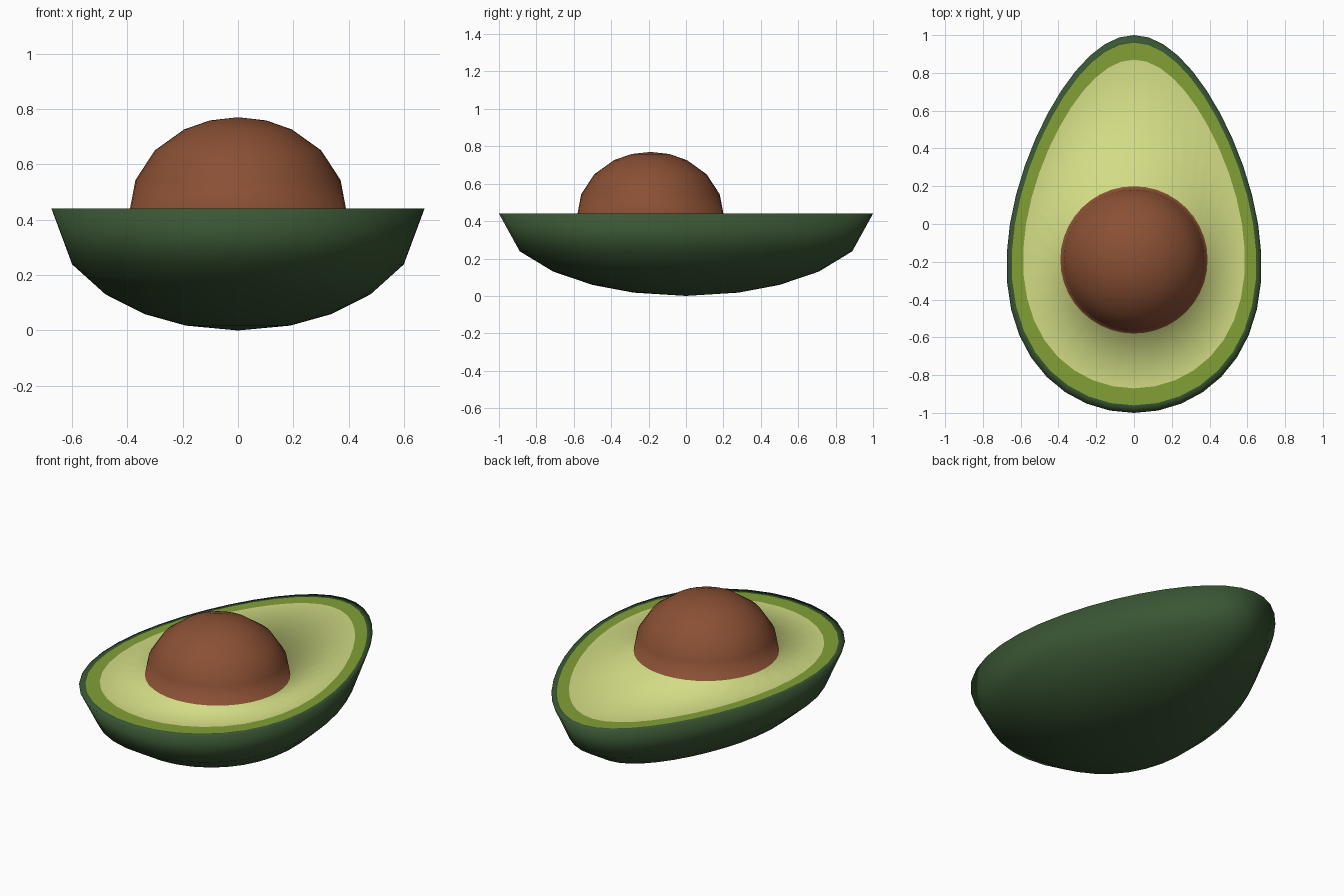
import bpy, bmesh
from math import sin, cos, pi, sqrt

SEGMENTS = 40
RIM_Z = 0.44
PIT_Y, PIT_RADIUS, PIT_HEIGHT = -0.19, 0.39, 0.33

cube = bpy.data.objects.get("Cube")
if cube:
    bpy.data.objects.remove(cube, do_unlink=True)


def make_material(name, rgb):
    mat = bpy.data.materials.new(name)
    mat.use_nodes = True
    color = (*rgb, 1.0)
    mat.diffuse_color = color
    bsdf = next(n for n in mat.node_tree.nodes if n.type == 'BSDF_PRINCIPLED')
    bsdf.inputs["Base Color"].default_value = color
    bsdf.inputs["Roughness"].default_value = 0.7
    return mat


SKIN, OUTER_FLESH, FLESH, PIT = range(4)
materials = [
    make_material("dark green skin", (0.042, 0.093, 0.034)),
    make_material("green outer flesh", (0.223, 0.352, 0.036)),
    make_material("pale flesh", (0.645, 0.716, 0.235)),
    make_material("brown pit", (0.254, 0.080, 0.034)),
]

bm = bmesh.new()
angles = [2 * pi * i / SEGMENTS for i in range(SEGMENTS)]


def egg_ring(scale, z):
    """Egg outline, narrow towards the back."""
    return [bm.verts.new((0.657 * sin(t) * (1 - 0.244 * cos(t)) * scale,
                          cos(t) * scale, z)) for t in angles]


def pit_ring(scale):
    """Circle on the half-ellipsoid of the pit."""
    r = PIT_RADIUS * scale
    z = RIM_Z + PIT_HEIGHT * sqrt(1 - scale ** 2)
    return [bm.verts.new((r * sin(t), PIT_Y + r * cos(t), z)) for t in angles]


def bridge(a, b, material):
    for i in range(SEGMENTS):
        j = (i + 1) % SEGMENTS
        bm.faces.new((a[i], a[j], b[j], b[i])).material_index = material


def cap(ring, tip, material):
    for i in range(SEGMENTS):
        bm.faces.new((ring[i], ring[(i + 1) % SEGMENTS], tip)).material_index = material


# Rounded skin, from the bottom up to the rim, then the thin lip
skin_rings = [egg_ring(s, RIM_Z * (1 - sqrt(1 - s * s)))
              for s in (0.28, 0.5, 0.711, 0.889, 1.0)]
skin_rings.append(egg_ring(0.96, RIM_Z))
cap(skin_rings[0], bm.verts.new((0, 0, 0)), SKIN)
for low, high in zip(skin_rings, skin_rings[1:]):
    bridge(low, high, SKIN)

# Flat cut face: green band, then pale flesh up to the pit
flesh_edge = egg_ring(0.87, RIM_Z)
bridge(skin_rings[-1], flesh_edge, OUTER_FLESH)
pit_rings = [pit_ring(s) for s in (1.0, 0.95, 0.77, 0.5, 0.26)]
bridge(flesh_edge, pit_rings[0], FLESH)

# Domed pit, welded to the flesh so that the shading blends
for low, high in zip(pit_rings, pit_rings[1:]):
    bridge(low, high, PIT)
cap(pit_rings[-1], bm.verts.new((0, PIT_Y, RIM_Z + PIT_HEIGHT)), PIT)

bmesh.ops.recalc_face_normals(bm, faces=bm.faces)
for face in bm.faces:
    face.smooth = True

mesh = bpy.data.meshes.new("halved_fruit_with_pit")
bm.to_mesh(mesh)
bm.free()
for mat in materials:
    mesh.materials.append(mat)
fruit = bpy.data.objects.new("halved_fruit_with_pit", mesh)
bpy.context.collection.objects.link(fruit)
